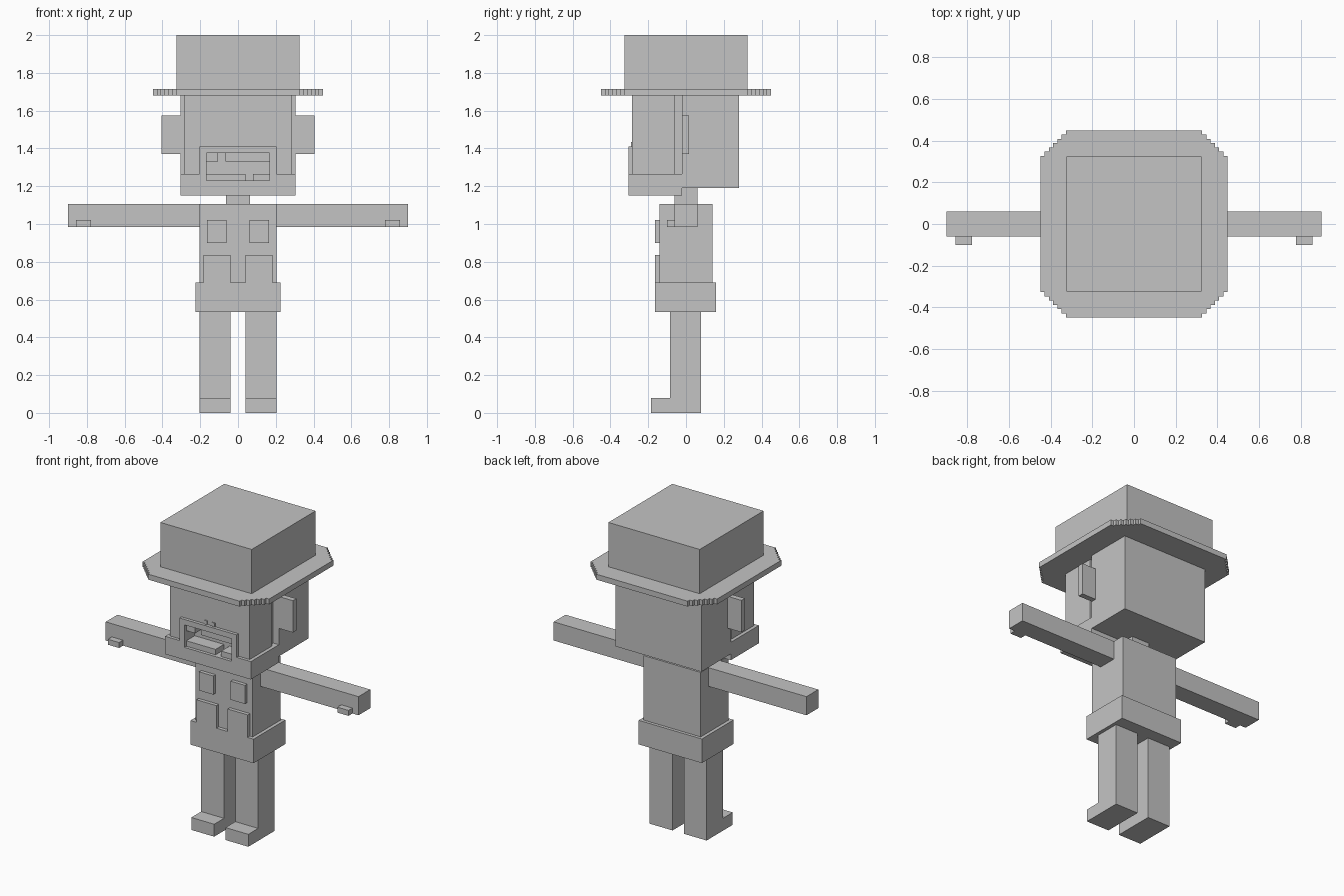
import bpy
import bmesh

cube = bpy.data.objects.get("Cube")
if cube:
    bpy.data.objects.remove(cube, do_unlink=True)

# One plain grey for the whole figure
grey = bpy.data.materials.new("plain grey")
grey.use_nodes = True
COLOUR = (0.55, 0.55, 0.55, 1)
grey.diffuse_color = COLOUR
grey.node_tree.nodes["Principled BSDF"].inputs["Base Color"].default_value = COLOUR


def finish(name, bm):
    bmesh.ops.recalc_face_normals(bm, faces=bm.faces)
    mesh = bpy.data.meshes.new(name)
    bm.to_mesh(mesh)
    bm.free()
    mesh.materials.append(grey)
    obj = bpy.data.objects.new(name, mesh)
    bpy.context.scene.collection.objects.link(obj)
    return obj


def box(name, x, y, z):
    """Box from (low, high) ranges on each axis."""
    bm = bmesh.new()
    bmesh.ops.create_cube(bm, size=1)
    for v in bm.verts:
        v.co = [(r[0] + r[1]) / 2 + c * (r[1] - r[0]) for c, r in zip(v.co, (x, y, z))]
    return finish(name, bm)


def centred(name, half, y, z):
    return box(name, (-half, half), y, z)


def pair(name, x, y, z):
    box("left_" + name, x, y, z)
    box("right_" + name, (-x[1], -x[0]), y, z)


def prism(name, outline, z):
    bm = bmesh.new()
    face = bm.faces.new([bm.verts.new((px, py, z[0])) for px, py in outline])
    top = bmesh.ops.extrude_face_region(bm, geom=[face])["geom"]
    for v in top:
        if isinstance(v, bmesh.types.BMVert):
            v.co.z = z[1]
    return finish(name, bm)


# Hat: square crown on a brim with stepped corners
centred("hat_crown", 0.325, (-0.325, 0.325), (1.715, 2.0))
STEPS, STEP, REACH = 6, 0.0205, 0.45
corner = []
for i in range(STEPS + 1):
    a = REACH - i * STEP
    b = REACH - (STEPS - i) * STEP
    corner.append((a, b))
    if i < STEPS:
        corner.append((a - STEP, b))
outline = []
for turn in range(4):
    outline += corner
    corner = [(-py, px) for px, py in corner]
prism("hat_brim", outline, (1.68, 1.715))

# Head: back shell, recessed core, face, jaw and muzzle
centred("head_back", 0.305, (-0.02, 0.28), (1.19, 1.68))
centred("head_core", 0.265, (-0.08, 0.0), (1.2, 1.68))
face = centred("face", 0.283, (-0.285, -0.06), (1.25, 1.68))
jaw = centred("jaw", 0.305, (-0.305, -0.02), (1.15, 1.265))
muzzle = centred("muzzle", 0.203, (-0.305, -0.28), (1.26, 1.41))
pair("ear", (0.30, 0.405), (-0.02, 0.015), (1.37, 1.575))
pair("nostril", (0.017, 0.038), (-0.291, -0.283), (1.405, 1.435))

# Mouth opening cut through the muzzle, jaw and face
cutter = centred("mouth_cutter", 0.168, (-0.4, -0.2), (1.23, 1.375))
cutter.hide_render = True
cutter.display_type = 'WIRE'
for part in (face, jaw, muzzle):
    mod = part.modifiers.new("mouth", 'BOOLEAN')
    mod.operation = 'DIFFERENCE'
    mod.object = cutter
    mod.solver = 'EXACT'

# Rows of teeth, each with one gap
TEETH_Y = (-0.285, -0.195)
for row, gap, z in (("upper", (-0.105, -0.065), (1.33, 1.378)),
                    ("lower", (0.04, 0.08), (1.227, 1.265))):
    box(row + "_teeth_right", (-0.17, gap[0]), TEETH_Y, z)
    box(row + "_teeth_left", (gap[1], 0.17), TEETH_Y, z)

# Neck and body
centred("neck", 0.063, (-0.06, 0.06), (1.09, 1.2))
centred("torso", 0.203, (-0.14, 0.14), (0.6, 1.105))
centred("waistband", 0.225, (-0.163, 0.16), (0.535, 0.69))
pair("chest_pocket", (0.062, 0.163), (-0.163, -0.13), (0.9, 1.02))
pair("belly_panel", (0.04, 0.183), (-0.163, -0.13), (0.68, 0.835))

# Arms with thumbs
pair("arm", (0.19, 0.9), (-0.06, 0.06), (0.985, 1.105))
pair("thumb", (0.777, 0.857), (-0.1, -0.05), (0.985, 1.02))

# Legs and feet
pair("leg", (0.04, 0.203), (-0.085, 0.08), (0.0, 0.55))
pair("foot", (0.04, 0.203), (-0.185, -0.08), (0.0, 0.08))
